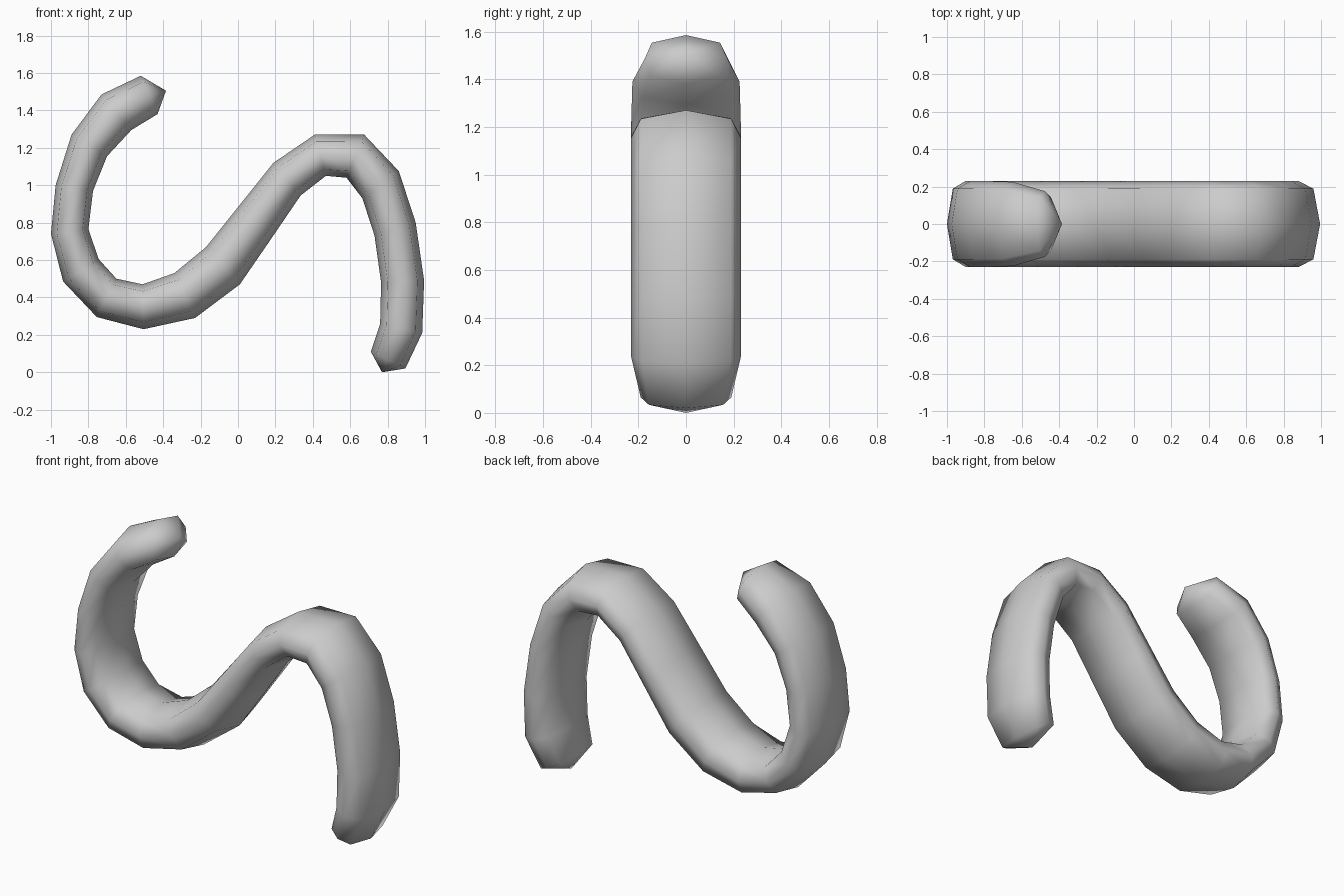
import bpy, bmesh

# Path stations in the front plane: one side (x, z), other side (x, z), half width in y
stations = [
    (-0.52, 1.585, -0.43, 1.38, 0.175),
    (-0.73, 1.485, -0.57, 1.295, 0.225),
    (-0.89, 1.27, -0.70, 1.155, 0.23),
    (-0.975, 1.00, -0.775, 0.97, 0.23),
    (-1.00, 0.74, -0.80, 0.765, 0.23),
    (-0.935, 0.485, -0.745, 0.605, 0.23),
    (-0.755, 0.295, -0.65, 0.50, 0.23),
    (-0.505, 0.23, -0.51, 0.47, 0.23),
    (-0.23, 0.29, -0.34, 0.53, 0.23),
    (0.01, 0.47, -0.17, 0.67, 0.23),
    (0.175, 0.71, 0.01, 0.895, 0.23),
    (0.335, 0.945, 0.19, 1.12, 0.23),
    (0.47, 1.05, 0.41, 1.27, 0.23),
    (0.58, 1.04, 0.675, 1.27, 0.23),
    (0.665, 0.93, 0.86, 1.075, 0.23),
    (0.73, 0.73, 0.95, 0.80, 0.23),
    (0.765, 0.48, 0.995, 0.49, 0.23),
    (0.76, 0.26, 0.985, 0.21, 0.23),
    (0.71, 0.11, 0.895, 0.02, 0.19),
]
# Rounded eight-sided section: (thickness factor, width factor)
section = [(1, 0), (0.69, 0.82), (0, 1), (-0.69, 0.82),
           (-1, 0), (-0.69, -0.82), (0, -1), (0.69, -0.82)]
n = len(section)

bm = bmesh.new()
rings = []
for ax, az, bx, bz, w in stations:
    cx, cz = (ax + bx) / 2, (az + bz) / 2
    hx, hz = (ax - bx) / 2, (az - bz) / 2
    rings.append([bm.verts.new((cx + hx * t, w * s, cz + hz * t)) for t, s in section])

# Skin of the curved band
for r0, r1 in zip(rings, rings[1:]):
    for i in range(n):
        j = (i + 1) % n
        bm.faces.new((r0[i], r0[j], r1[j], r1[i]))

# Blunt pointed ends
for ring, tip in ((rings[0], (-0.385, 1.505)), (rings[-1], (0.77, 0.0))):
    v = bm.verts.new((tip[0], 0, tip[1]))
    for i in range(n):
        bm.faces.new((ring[i], ring[(i + 1) % n], v))

bmesh.ops.recalc_face_normals(bm, faces=bm.faces[:])
for f in bm.faces:
    f.smooth = True
mesh = bpy.data.meshes.new("curved_band")
bm.to_mesh(mesh)
bm.free()
bpy.context.collection.objects.link(bpy.data.objects.new("curved_band", mesh))
